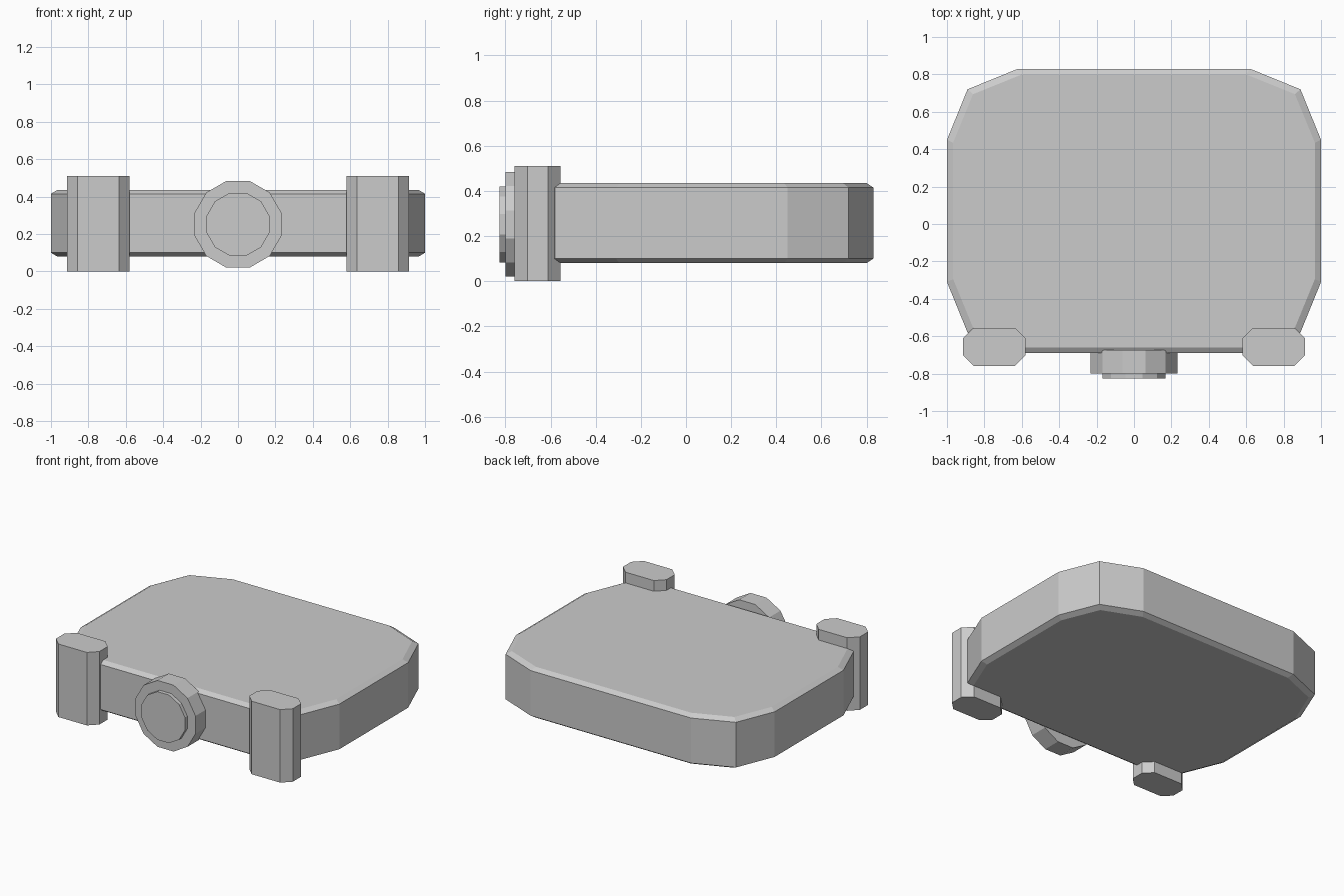
import bpy
from math import sin, cos, pi
from mathutils import Vector

cube = bpy.data.objects.get("Cube")
if cube:
    bpy.data.objects.remove(cube, do_unlink=True)

# Single plain grey finish
grey = bpy.data.materials.new("plain_grey")
grey.use_nodes = True
grey.diffuse_color = (0.6, 0.6, 0.6, 1)
grey.node_tree.nodes["Principled BSDF"].inputs["Base Color"].default_value = grey.diffuse_color


def loft(name, rings):
    """Closed flat-shaded solid through rings of equal length, capped at both ends."""
    n = len(rings[0])
    verts = [p for ring in rings for p in ring]
    faces = [list(range(n))[::-1], list(range(len(verts) - n, len(verts)))]
    for k in range(len(rings) - 1):
        a, b = k * n, (k + 1) * n
        faces += [(a + i, a + (i + 1) % n, b + (i + 1) % n, b + i) for i in range(n)]
    mesh = bpy.data.meshes.new(name)
    mesh.from_pydata(verts, [], faces)
    mesh.materials.append(grey)
    obj = bpy.data.objects.new(name, mesh)
    bpy.context.collection.objects.link(obj)
    return obj


def four_way(quarter):
    """Mirror a quarter outline into a full counter-clockwise loop."""
    half = quarter + [(-x, y) for x, y in reversed(quarter)]
    return half + [(-x, -y) for x, y in half]


def level(outline, centre, z, sx=1, sy=1):
    return [Vector((centre[0] + x * sx, centre[1] + y * sy, z)) for x, y in outline]


# Body: rounded slab with chamfered top and bottom rims
slab = four_way([(1, 0.38), (0.89, 0.65), (0.62, 0.76)])
mid = (0, 0.07)
loft("body", [level(slab, mid, 0.08, 0.967, 0.96), level(slab, mid, 0.1),
              level(slab, mid, 0.415), level(slab, mid, 0.435, 0.967, 0.96)])

# Front corner posts: upright blocks with cut corners
post = four_way([(0.168, 0.045), (0.11, 0.102)])
for side, sign in (("left", 1), ("right", -1)):
    centre = (sign * 0.747, -0.657)
    loft(side + "_post", [level(post, centre, 0), level(post, centre, 0.51)])


# Front knob: twelve-sided disc and a smaller raised cap
def disc(name, radius, back, front):
    angles = [(i + 0.5) * pi / 6 for i in range(12)]
    loft(name, [[Vector((radius * cos(a), y, 0.252 + radius * sin(a))) for a in angles]
                for y in (back, front)])


disc("knob", 0.24, -0.675, -0.8)
disc("knob_cap", 0.174, -0.79, -0.826)
